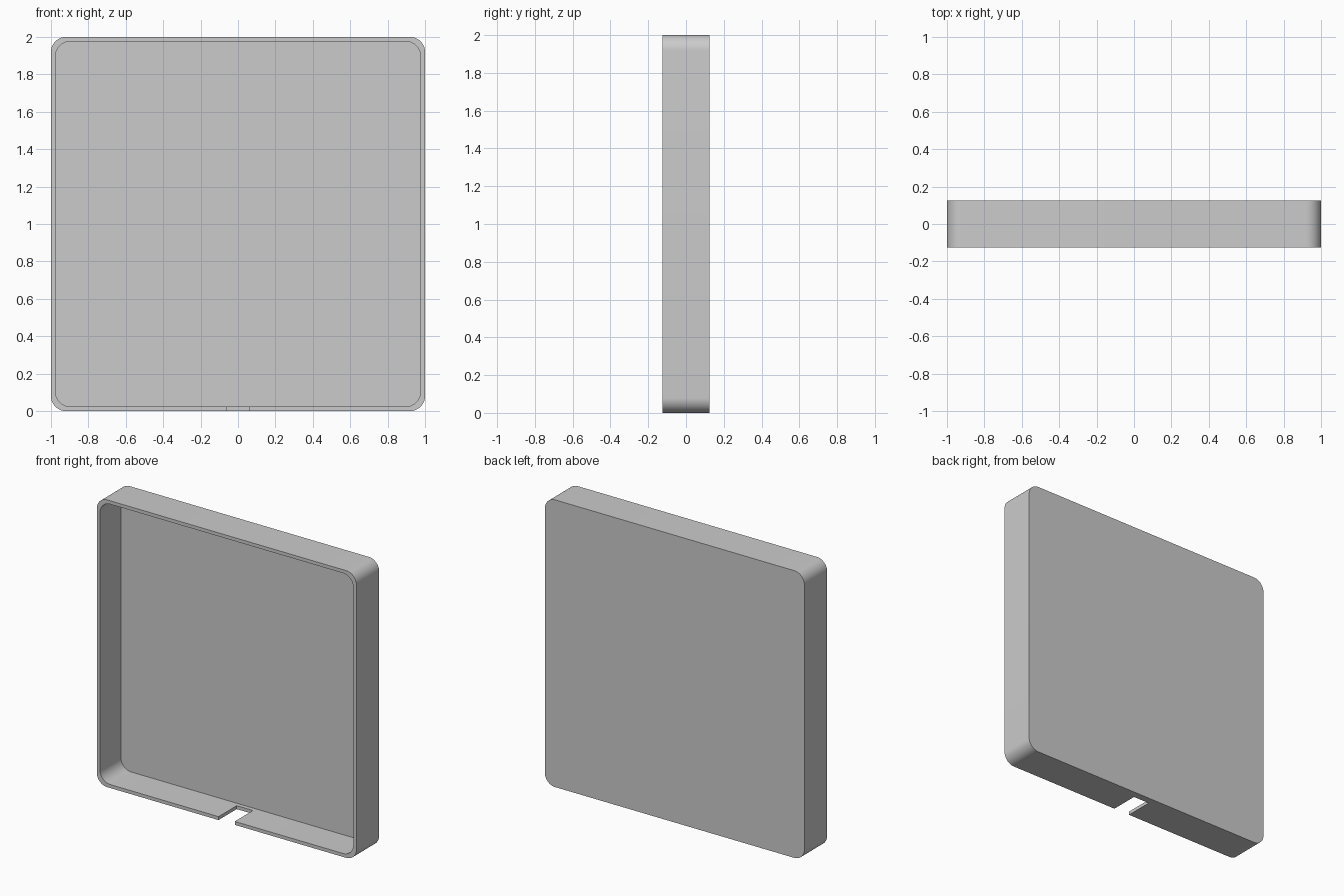
import bpy, bmesh
from math import cos, sin, pi, radians

if "Cube" in bpy.data.objects:
    bpy.data.objects.remove(bpy.data.objects["Cube"])

HALF, DEPTH, WALL, BACK, RADIUS = 1.0, 0.25, 0.024, 0.02, 0.08
FRONT = -DEPTH / 2
STEPS = 12

grey = bpy.data.materials.new("light_grey")
grey.use_nodes = True
colour = (0.6, 0.6, 0.6, 1)
grey.diffuse_color = colour
grey.node_tree.nodes["Principled BSDF"].inputs["Base Color"].default_value = colour


def make_object(name, bm):
    bmesh.ops.recalc_face_normals(bm, faces=bm.faces)
    mesh = bpy.data.meshes.new(name)
    bm.to_mesh(mesh)
    bm.free()
    mesh.materials.append(grey)
    obj = bpy.data.objects.new(name, mesh)
    bpy.context.collection.objects.link(obj)
    return obj


def rounded_slab(name, half, radius, y0, y1):
    """Rounded square in XZ, extruded along Y."""
    bm = bmesh.new()
    ring = []
    c = half - radius
    for corner, (sx, sz) in enumerate([(1, 1), (-1, 1), (-1, -1), (1, -1)]):
        for i in range(STEPS + 1):
            a = (corner + i / STEPS) * pi / 2
            ring.append(bm.verts.new((sx * c + radius * cos(a), y0,
                                      HALF + sz * c + radius * sin(a))))
    face = bm.faces.new(ring)
    out = bmesh.ops.extrude_face_region(bm, geom=[face], use_keep_orig=True)
    moved = [v for v in out["geom"] if isinstance(v, bmesh.types.BMVert)]
    bmesh.ops.translate(bm, vec=(0, y1 - y0, 0), verts=moved)
    return make_object(name, bm)


def box(name, lo, hi):
    bm = bmesh.new()
    bmesh.ops.create_cube(bm, size=1)
    for v in bm.verts:
        v.co = [(lo[k] + hi[k]) / 2 + v.co[k] * (hi[k] - lo[k]) for k in range(3)]
    return make_object(name, bm)


# Outer shell, hollow interior and cable slot in the bottom wall
tray = rounded_slab("tray", HALF, RADIUS, FRONT, -FRONT)
cutters = [
    rounded_slab("cavity_cutter", HALF - WALL, RADIUS, FRONT - 0.1, -FRONT - BACK),
    box("slot_cutter", (-0.0625, FRONT - 0.1, -0.1), (0.0625, FRONT + 0.2, 0.06)),
]
for cutter in cutters:
    cutter.hide_render = True
    mod = tray.modifiers.new(cutter.name, "BOOLEAN")
    mod.operation, mod.solver, mod.object = "DIFFERENCE", "EXACT", cutter

# Bake the cuts and remove the cutters
bpy.context.view_layer.update()
graph = bpy.context.evaluated_depsgraph_get()
baked = bpy.data.meshes.new_from_object(tray.evaluated_get(graph))
tray.modifiers.clear()
tray.data = baked
baked.name = "tray"
baked.materials.clear()
baked.materials.append(grey)
for poly in baked.polygons:
    poly.material_index = 0
for cutter in cutters:
    bpy.data.objects.remove(cutter)

# Smooth corners, crisp rims
for o in bpy.context.selected_objects:
    o.select_set(False)
tray.select_set(True)
bpy.context.view_layer.objects.active = tray
bpy.ops.object.shade_smooth_by_angle(angle=radians(30))
